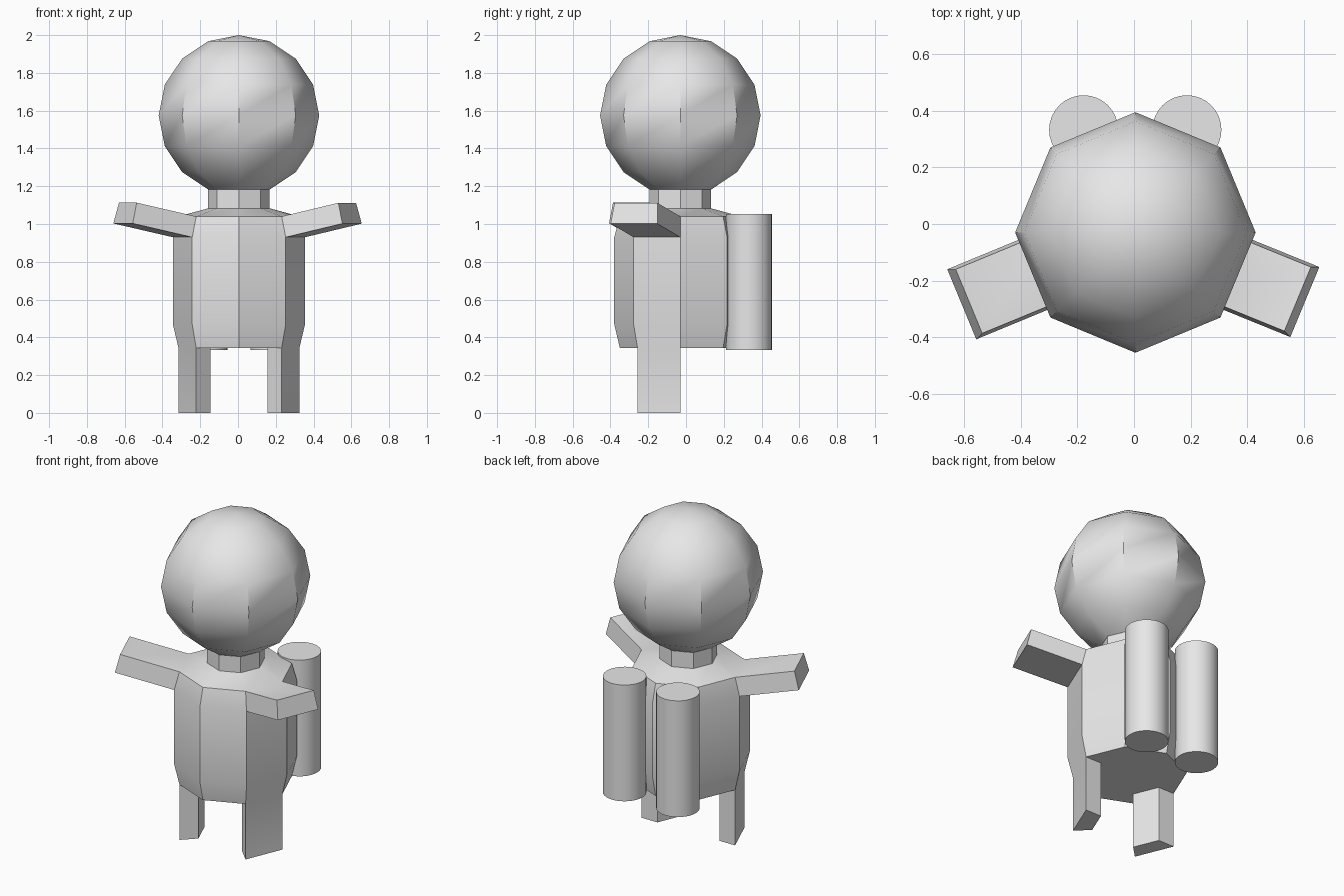
import bpy, bmesh
from math import sin, cos, pi, radians, atan2
from mathutils import Vector

if "Cube" in bpy.data.objects:
    bpy.data.objects.remove(bpy.data.objects["Cube"], do_unlink=True)

grey = bpy.data.materials.new("plain grey")
grey.use_nodes = True
grey.diffuse_color = (0.8, 0.8, 0.8, 1)
grey.node_tree.nodes["Principled BSDF"].inputs["Base Color"].default_value = (0.8, 0.8, 0.8, 1)

CENTRE = Vector((0.005, -0.03, 0))


def lathe(profile, sides=8):
    """Turn a (radius, height) profile into a ring-built mesh."""
    bm = bmesh.new()
    rings = [[bm.verts.new((r * cos(2 * pi * i / sides), r * sin(2 * pi * i / sides), z))
              for i in range(sides)] for r, z in profile]
    for low, high in zip(rings, rings[1:]):
        for i in range(sides):
            j = (i + 1) % sides
            bm.faces.new((low[i], low[j], high[j], high[i]))
    bmesh.ops.remove_doubles(bm, verts=bm.verts[:], dist=0.0005)
    return bm


def finish(bm, name, location=CENTRE):
    bmesh.ops.recalc_face_normals(bm, faces=bm.faces[:])
    mesh = bpy.data.meshes.new(name)
    bm.to_mesh(mesh)
    bm.free()
    mesh.materials.append(grey)
    obj = bpy.data.objects.new(name, mesh)
    obj.location = location
    bpy.context.collection.objects.link(obj)
    bpy.ops.object.select_all(action='DESELECT')
    obj.select_set(True)
    bpy.context.view_layer.objects.active = obj
    bpy.ops.object.shade_smooth_by_angle(angle=radians(40))


def pull(bm, angle, z_range, min_radius, offset):
    """Extrude the one face lying in the given direction and height band."""
    for face in bm.faces[:]:
        c = face.calc_center_median()
        if (z_range[0] < c.z < z_range[1] and c.xy.length > min_radius
                and abs(atan2(c.y, c.x) - radians(angle)) < 0.1):
            new = bmesh.ops.extrude_discrete_faces(bm, faces=[face])["faces"]
            bmesh.ops.translate(bm, verts=new[0].verts[:], vec=offset)
            return


# Torso, with arms and legs drawn out of its faces
torso = lathe([(0, 0.343), (0.212, 0.343), (0.32, 0.343), (0.35, 0.47),
               (0.35, 0.93), (0.32, 1.04), (0.163, 1.083)])
for angle, arm in ((-22.5, (0.3, -0.122, 0.072)), (-157.5, (-0.315, -0.13, 0.073))):
    pull(torso, angle, (0.94, 1.03), 0.25, arm)
    pull(torso, angle, (0.33, 0.35), 0.2, (0, 0, -0.343))
finish(torso, "torso_with_limbs")

# Neck
finish(lathe([(0.163, 1.083), (0.163, 1.182)]), "neck")

# Head: a sphere with its lowest cap left open onto the neck
R = 0.425
finish(lathe([(R * sin(pi * k / 8), 1.575 - R * cos(pi * k / 8)) for k in range(1, 9)]), "head")

# Pair of tanks on the back
for side, x in (("right", -0.178), ("left", 0.187)):
    tank = lathe([(0, 0.334), (0.122, 0.334), (0.122, 1.053), (0, 1.053)], 32)
    finish(tank, side + "_back_tank", (x, 0.333, 0))
